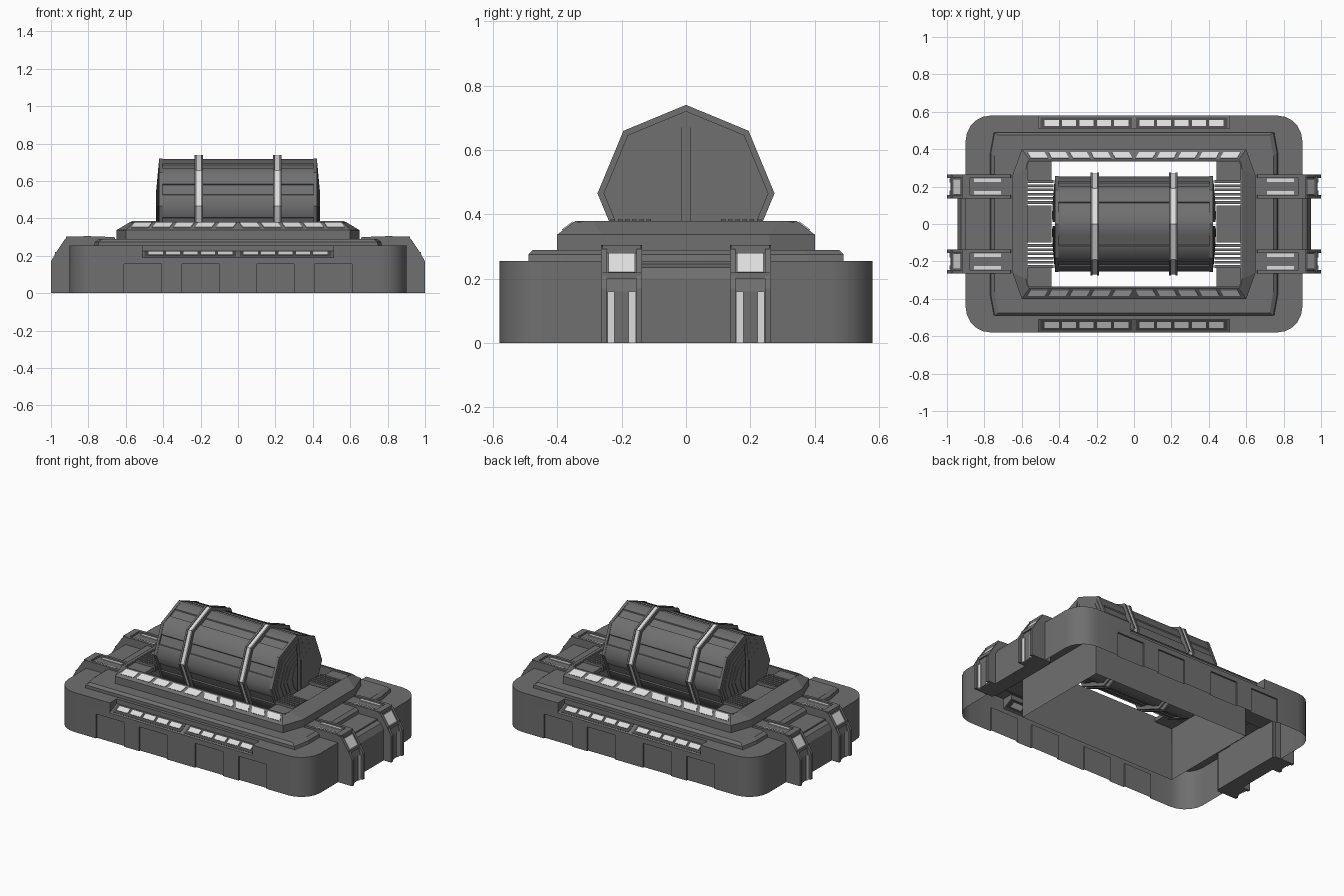
import bpy, bmesh
from math import sin, cos, pi, radians
from mathutils import Vector

cube = bpy.data.objects.get("Cube")
if cube:
    bpy.data.objects.remove(cube)


def material(name, v):
    m = bpy.data.materials.new(name)
    m.use_nodes = True
    m.diffuse_color = (v, v, v, 1)
    bsdf = next(n for n in m.node_tree.nodes if n.type == 'BSDF_PRINCIPLED')
    bsdf.inputs["Base Color"].default_value = (v, v, v, 1)
    return m


GREY = material("hull grey", 0.16)
DARK = material("dark trim", 0.07)
LIGHT = material("light panel", 0.72)


def finish(name, bm, mat):
    bmesh.ops.recalc_face_normals(bm, faces=bm.faces)
    me = bpy.data.meshes.new(name)
    bm.to_mesh(me)
    bm.free()
    me.materials.append(mat)
    ob = bpy.data.objects.new(name, me)
    bpy.context.collection.objects.link(ob)
    return ob


def add_loft(bm, loops, cap=True):
    """Bridge matching loops of points; optionally close both ends."""
    rings = [[bm.verts.new(p) for p in loop] for loop in loops]
    n = len(rings[0])
    for a, b in zip(rings, rings[1:]):
        for i in range(n):
            j = (i + 1) % n
            bm.faces.new((a[i], a[j], b[j], b[i]))
    if cap:
        bm.faces.new(rings[0])
        bm.faces.new(rings[-1])


def loft(name, loops, mat, cap=True):
    bm = bmesh.new()
    add_loft(bm, loops, cap)
    return finish(name, bm, mat)


def along(axis, pts, d):
    """Place a 2D outline at distance d on the given axis."""
    place = {'x': lambda p: (d, p[0], p[1]),
             'y': lambda p: (p[0], d, p[1]),
             'z': lambda p: (p[0], p[1], d)}[axis]
    return [place(p) for p in pts]


def prism(name, axis, pts, d0, d1, mat):
    return loft(name, [along(axis, pts, d0), along(axis, pts, d1)], mat)


def rect(x0, x1, y0, y1):
    return [(x0, y0), (x1, y0), (x1, y1), (x0, y1)]


def box(name, x0, x1, y0, y1, z0, z1, mat):
    return prism(name, 'z', rect(x0, x1, y0, y1), z0, z1, mat)


def rounded(hx, hy, r, n=5):
    pts = []
    for q, (sx, sy) in enumerate(((1, 1), (-1, 1), (-1, -1), (1, -1))):
        for i in range(n + 1):
            a = (q + i / n) * pi / 2
            pts.append((sx * (hx - r) + r * cos(a), sy * (hy - r) + r * sin(a)))
    return pts


def chamfered(hx, hy, cx, cy):
    return [(hx, hy - cy), (hx - cx, hy), (cx - hx, hy), (-hx, hy - cy),
            (-hx, cy - hy), (cx - hx, -hy), (hx - cx, -hy), (hx, cy - hy)]


def cut(ob, cutter):
    m = ob.modifiers.new("cut", 'BOOLEAN')
    m.operation, m.solver, m.object = 'DIFFERENCE', 'EXACT', cutter
    bpy.context.view_layer.objects.active = ob
    bpy.ops.object.modifier_apply(modifier=m.name)
    bpy.data.objects.remove(cutter)


def smooth(ob, angle):
    bpy.ops.object.select_all(action='DESELECT')
    ob.select_set(True)
    bpy.context.view_layer.objects.active = ob
    bpy.ops.object.shade_smooth_by_angle(angle=radians(angle))


# Base with recessed panels, window notches and a central well, open underneath
base = prism("base_hull", 'z', rounded(.9, .58, .135), 0, .255, GREY)
bm = bmesh.new()
add_loft(bm, [along('z', rect(-.57, .57, -.335, .335), z) for z in (-.1, .4)])
for s in (-1, 1):
    notch = [(s * .6, .18), (s * .51, .225), (s * .51, .28), (s * .6, .28)]
    add_loft(bm, [along('x', notch, -.51), along('x', notch, .51)])
    for x in (-.51, -.2, .2, .51):
        panel = rect(x - .1, x + .1, s * .57, s * .65)
        add_loft(bm, [along('z', panel, -.1), along('z', panel, .157)])
cut(base, finish("base_cutter", bm, GREY))
bm = bmesh.new()
bm.from_mesh(base.data)
floor = [f for f in bm.faces if all(v.co.z < .001 for v in f.verts)]
bmesh.ops.delete(bm, geom=floor, context='FACES')
bm.to_mesh(base.data)
bm.free()
smooth(base, 30)

# Stepped deck tiers around the well
hole = chamfered(.57, .335, .002, .002)
lower = [(.77, .49, .25), (.765, .49, .275), (.745, .475, .29)]
loft("lower_deck", [along('z', chamfered(x, y, .02, .11), z) for x, y, z in lower]
     + [along('z', hole, .29)], GREY, cap=False)
loft("upper_deck", [along('z', chamfered(.65, .4, .05, .14), .285),
                    along('z', chamfered(.65, .4, .05, .14), .337),
                    along('z', chamfered(.578, .343, .02, .05), .38),
                    along('z', hole, .38), along('z', hole, .25)], GREY, cap=False)


# Lit window rows on the sloping faces
def slope_plate(name, side, edge, xs, ts, lift, mat):
    """Thin plate on the plane through edge=((y,z) low, (y,z) high)."""
    lo, hi = Vector((0, *edge[0])), Vector((0, *edge[1]))
    d = hi - lo
    normal = Vector((0, -d.z, d.y)).normalized() * -1
    corners = [(xs[0], ts[0]), (xs[1], ts[0]), (xs[2], ts[1]), (xs[3], ts[1])]
    loops = []
    for h in (-.002, lift):
        pts = [lo + d * t + normal * h + Vector((x, 0, 0)) for x, t in corners]
        loops.append([(p.x, p.y * side, p.z) for p in pts])
    loft(name, loops, mat)


lower_edge = ((.58, .19), (.51, .225))
upper_edge = ((.4, .337), (.343, .38))
for s in (-1, 1):
    for h in (-1, 1):
        slope_plate("lower_window_frame", s, lower_edge,
                    [h * .012, h * .5, h * .5, h * .012], (.15, .97), .002, DARK)
        for i in range(5):
            a, b = h * (.03 + i * .093), h * (.106 + i * .093)
            slope_plate("lower_window", s, lower_edge, [a, b, b, a], (.38, .82), .005, LIGHT)
            a, b = h * (.027 + i * .113), h * (.118 + i * .113)
            k = -h * .018
            slope_plate("upper_window", s, upper_edge, [a, b, b + k, a + k],
                        (.3, .86), .004, LIGHT)

# Grated shelves at both ends of the well
for s in (-1, 1):
    for y0, y1 in ((-.335, -.235), (-.1, .1), (.235, .335)):
        box("shelf_plate", s * .44, s * .57, y0, y1, .345, .37, GREY)
    for t in (-1, 1):
        for i in range(6):
            y = t * (.115 + i * .0225)
            box("grate_slat", s * .43, s * .57, y - .007, y + .007, .345, .385, GREY)

# End clamps wrapping from the side wall up onto the deck
clamp = [(1, 0), (1, .17), (.975, .215), (.925, .29), (.9, .303), (.8, .305),
         (.66, .3), (.65, .25), (.86, .245), (.86, 0)]
core = [(.982, 0), (.982, .16), (.965, .215), (.922, .278), (.89, .292),
        (.66, .292), (.65, .25), (.85, .245), (.85, 0)]
glass = [(.968, .221), (.928, .28), (.918, .274), (.958, .215)]
for sx in (-1, 1):
    flip = lambda pts: [(sx * x, z) for x, z in pts]
    end = [(.945, 0), (.945, .2), (.925, .235), (.89, .25), (.85, .25), (.85, 0)]
    prism("end_block", 'y', flip(end), -.15, .15, GREY)
    for sy in (-1, 1):
        c = sy * .2
        prism("clamp_core", 'y', flip(core), c - .05, c + .05, GREY)
        prism("clamp_window", 'y', flip(glass), c - .041, c + .041, LIGHT)
        box("clamp_sill", sx * .955, sx * .978, c - .06, c + .06, .2, .22, GREY)
        box("clamp_brow", sx * .88, sx * .92, c - .06, c + .06, .28, .304, GREY)
        for o in (-1, 1):
            y = c + o * .055
            prism("clamp_cheek", 'y', flip(clamp), y - .009, y + .009, GREY)
            y = c + o * .033
            box("clamp_side_light", sx * .978, sx * .987, y - .011, y + .011, 0, .16, LIGHT)
            box("clamp_top_light", sx * .71, sx * .855, y - .009, y + .009, .288, .297, LIGHT)


# Octagonal drum with a sunken strip along every facet
def octagon(r):
    return [(r * sin(i * pi / 4), .465 + r * cos(i * pi / 4)) for i in range(8)]


def drum_part(name, r, x0, x1, mat):
    return prism(name, 'x', octagon(r), x0, x1, mat)


outer, inner = octagon(.253), octagon(.246)
section = []
for i in range(8):
    for ring, t in ((outer, 0), (outer, .34), (inner, .355), (inner, .645), (outer, .66)):
        a, b = Vector(ring[i]), Vector(ring[(i + 1) % 8])
        section.append(tuple(a.lerp(b, t)))
smooth(prism("drum_body", 'x', section, -.41, .41, GREY), 50)

for s in (-1, 1):
    drum_part("drum_rim", .256, s * .405, s * .422, GREY)
    for o in (-.017, .017):
        drum_part("drum_band_edge", .275, s * .21 + o - .006, s * .21 + o + .006, GREY)
    drum_part("drum_band_strip", .27, s * .21 - .012, s * .21 + .012, LIGHT)
    # Nested half plates stepping outwards on each drum end
    steps = ((.235, .23), (.215, .205), (.18, .175), (.15, .145), (.12, .115), (.07, .09))
    for h in (-1, 1):
        for i, (ry, rz) in enumerate(steps):
            inset = .012 if i < 5 else .024
            pts = [(h * max(inset, ry * sin(k * pi / 4)),
                    .465 + rz * cos(k * pi / 4)) for k in range(5)]
            prism("drum_end_step", 'x', pts, s * .41, s * (.425 + i * .0025), GREY)
